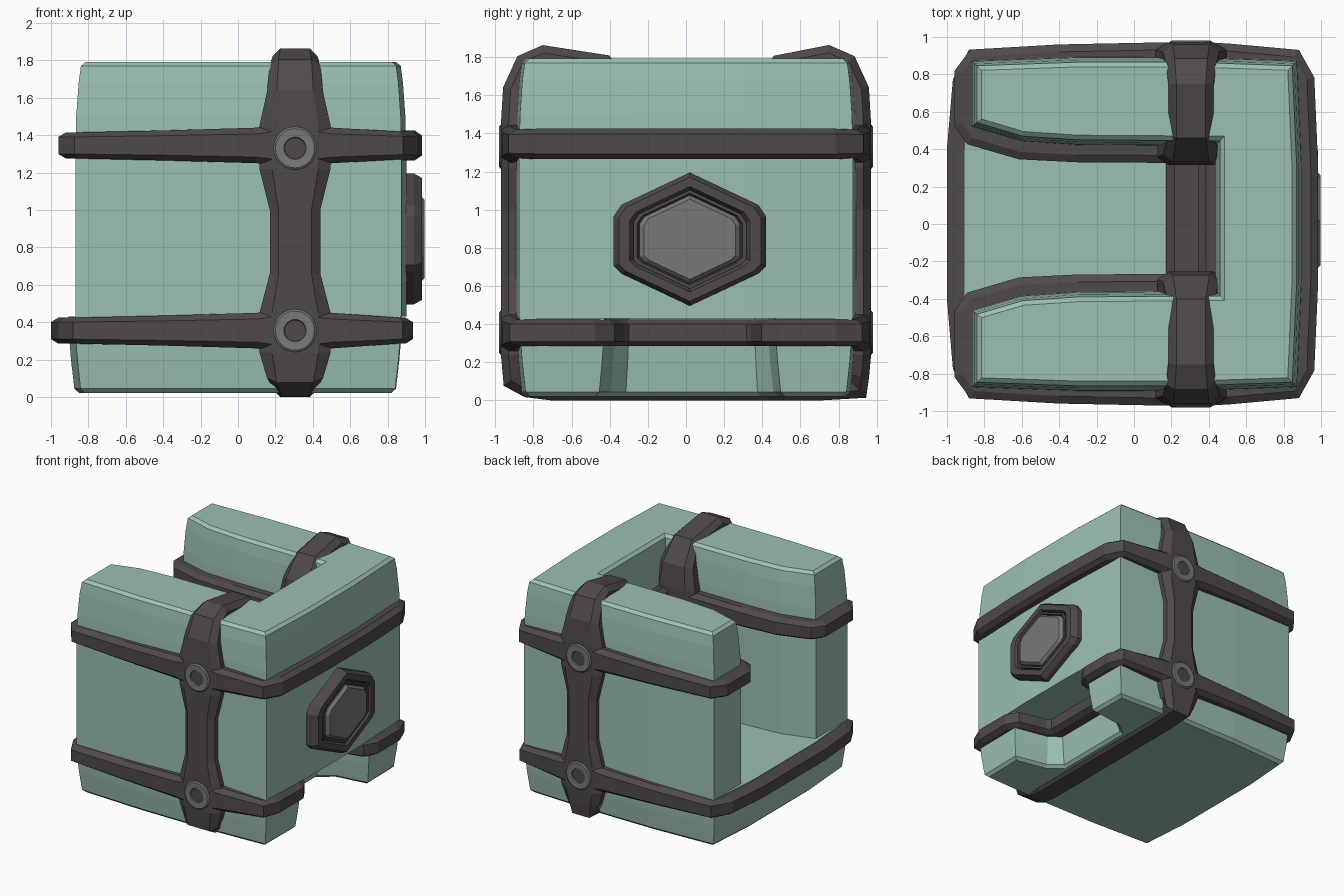
import bpy, bmesh, math
from mathutils import Vector

if "Cube" in bpy.data.objects:
    bpy.data.objects.remove(bpy.data.objects["Cube"])

def material(name, rgb):
    m = bpy.data.materials.new(name)
    m.diffuse_color = (*rgb, 1)
    m.use_nodes = True
    m.node_tree.nodes["Principled BSDF"].inputs["Base Color"].default_value = m.diffuse_color
    return m

TEAL = material("teal_paint", (0.33, 0.53, 0.45))
DARK = material("dark_strap", (0.08, 0.07, 0.068))
GREY = material("bolt_grey", (0.19, 0.19, 0.19))

def loft(name, rings, mat, wrap=False, caps=True):
    """Skin a list of equal closed rings; wrap joins the last to the first."""
    bm = bmesh.new()
    vs = [[bm.verts.new(p) for p in r] for r in rings]
    n = len(vs[0])
    for k in range(len(vs) if wrap else len(vs) - 1):
        a, b = vs[k], vs[(k + 1) % len(vs)]
        for i in range(n):
            j = (i + 1) % n
            bm.faces.new((a[i], a[j], b[j], b[i]))
    if caps and not wrap:
        bm.faces.new(vs[0])
        bm.faces.new(vs[-1])
    bmesh.ops.recalc_face_normals(bm, faces=bm.faces)
    me = bpy.data.meshes.new(name)
    bm.to_mesh(me)
    bm.free()
    me.materials.append(mat)
    ob = bpy.data.objects.new(name, me)
    bpy.context.collection.objects.link(ob)
    return ob

def offset(path, d):
    """Mitred outward offset of a counter-clockwise closed path."""
    out = []
    for i, p in enumerate(path):
        p = Vector(p[:2])
        e1 = (p - Vector(path[i - 1][:2])).normalized()
        e2 = (Vector(path[(i + 1) % len(path)][:2]) - p).normalized()
        n1, n2 = Vector((e1.y, -e1.x)), Vector((e2.y, -e2.x))
        out.append(p + (n1 + n2) * d / (1 + n1.dot(n2)))
    return out

def strap(name, path, place, centre, size=0.085):
    """Bevelled strap round a closed path of (a, b, half_width)."""
    rings = []
    for o, f in ((-.05, 1), (.045, 1), (size, .65), (size, -.65), (.045, -1), (-.05, -1)):
        rings.append([place(q.x, q.y, centre + f * p[2])
                      for p, q in zip(path, offset(path, o))])
    return loft(name, rings, DARK, wrap=True)

def mirrored(half, shift_from=99):
    """Complete a path given for y<0 by mirroring it to y>0."""
    return half + [(p[0], -p[1]) + tuple(p[2:]) for p in reversed(half)]

S = 0.03   # the slot sits slightly off centre

def slot(half, inner):
    """Closed U path: outer half and slot half, each given for +y, from +x round to the slot."""
    top = half + [(p[0], p[1] + S) + tuple(p[2:]) for p in inner]
    low = [(p[0], -p[1] + S) + tuple(p[2:]) for p in reversed(inner)]
    low += [(p[0], -p[1]) + tuple(p[2:]) for p in reversed(half)]
    return top + low

# upper body: U-shaped walls
u_outline = slot([(.90, .3), (.875, .875), (.3, .895), (-.3, .895), (-.87, .875)],
                 [(-.87, .49), (-.6, .41), (-.3, .39), (.43, .385)])
levels = ((.43, 0), (1.3, 0), (1.5, -.005), (1.68, -.018), (1.77, -.03), (1.792, -.055))
loft("body_walls", [[(q.x, q.y, z) for q in offset(u_outline, d)] for z, d in levels], TEAL)

# lower body: floor block with a notch on the +x side
b_outline = [(-.905, -.4), (-.87, -.87), (-.3, -.895), (.3, -.895), (.87, -.87), (.875, -.43),
             (.58, -.37), (.49, -.30)]
b_outline = mirrored([])or b_outline + [(.49, .36), (.58, .43), (.875, .47), (.87, .87),
             (.3, .895), (-.3, .895), (-.87, .87), (-.905, .4)]
levels = ((.022, -.055), (.045, -.03), (.2, -.012), (.35, 0), (.43, 0))
loft("body_base", [[(q.x, q.y, z) for q in offset(b_outline, d)] for z, d in levels], TEAL)

# horizontal bands, wider where they meet the vertical strap
flat = lambda a, b, c: (a, b, c)
up = slot([(.9, .3, .08), (.88, .76, .08), (.83, .85, .075), (.5, .88, .095), (.4, .885, .115),
           (.2, .885, .115), (.1, .885, .095), (-.4, .875, .08), (-.83, .85, .07), (-.875, .79, .07)],
          [(-.875, .52, .07), (-.84, .47, .07), (-.6, .40, .075), (-.3, .385, .08), (.43, .38, .085)])
strap("upper_band", up, flat, 1.345)

side = [(.5, .88, .095), (.4, .885, .115), (.2, .885, .115), (.1, .885, .095), (-.4, .875, .08),
        (-.83, .85, .07), (-.885, .75, .07), (-.915, .4, .07)]
notch = [(.82, .845, .07), (.85, .77, .07), (.85, .50, .07), (.82, .45, .07), (.6, .40, .07),
         (.52, .34, .07)]
half = list(reversed(notch)) + side
low = [(a, b + .02 if k < 4 else b, w) for k, (a, b, w) in enumerate(half)]
low += [(a, -b, w) for a, b, w in reversed(half)]
strap("lower_band", low, flat, .355)

# vertical strap over both arms, down the slot and under the base
W, N, T = .19, .135, .12
outer = [(.875, .13, .15), (.885, .24, W), (.885, .45, W), (.885, .66, N), (.885, 1.0, N),
         (.885, 1.22, W), (.885, 1.45, W), (.875, 1.62, .15), (.82, 1.74, .135), (.74, 1.775, T)]
arm = [(.48, 1.73, T), (.385, 1.6, .15), (.37, 1.45, .18), (.37, 1.2, .18), (.37, 1.0, N),
       (.37, .40, N)]
right = [(.7, .085, T), (.87, .095, T)] + outer + [(y + S, z, w) for y, z, w in arm]
left = [(-y + S, z, w) for y, z, w in reversed(arm)]
left += [(-y, z, w) for y, z, w in reversed(outer)] + [(-.82, .1, T), (-.7, .085, T)]
strap("vertical_strap", right + left, lambda y, z, x: (x, y, z), .305)

# bolts at the strap crossings
for s, label in ((-1, "front"), (1, "back")):
    for z, lev in ((.355, "lower"), (1.33, "upper")):
        rings = []
        for r, d in ((.115, .93), (.115, .972), (.105, .98), (.06, .978), (.048, .955)):
            rings.append([(.305 + r * math.cos(t * math.tau / 24), s * d,
                           z + r * math.sin(t * math.tau / 24)) for t in range(24)])
        ob = loft(f"{label}_{lev}_bolt", rings, GREY)
        cap = [[(.305 + r * math.cos(t * math.tau / 24), s * d,
                 z + r * math.sin(t * math.tau / 24)) for t in range(24)]
               for r, d in ((.048, .95), (.044, .968))]
        loft(f"{label}_{lev}_bolt_core", cap, DARK)

# hexagonal emblem on the right side
hexa = [(0, .35), (-.36, .18), (-.4, .12), (-.4, -.14), (-.36, -.18), (0, -.35),
        (.36, -.18), (.4, -.14), (.4, .12), (.36, .18)]

def hex_rings(steps):
    return [[(x, .02 + y * s, .845 + z * s) for y, z in hexa] for s, x in steps]

loft("emblem_frame", hex_rings(((1, .86), (1, .94), (.93, .985), (.79, .985), (.74, .95))), DARK)
loft("emblem_inner_rim", hex_rings(((.74, .93), (.74, .975), (.69, .975), (.67, .955))), DARK)
loft("emblem_gem", hex_rings(((.66, .94), (.66, .975), (.6, .997))), GREY)
